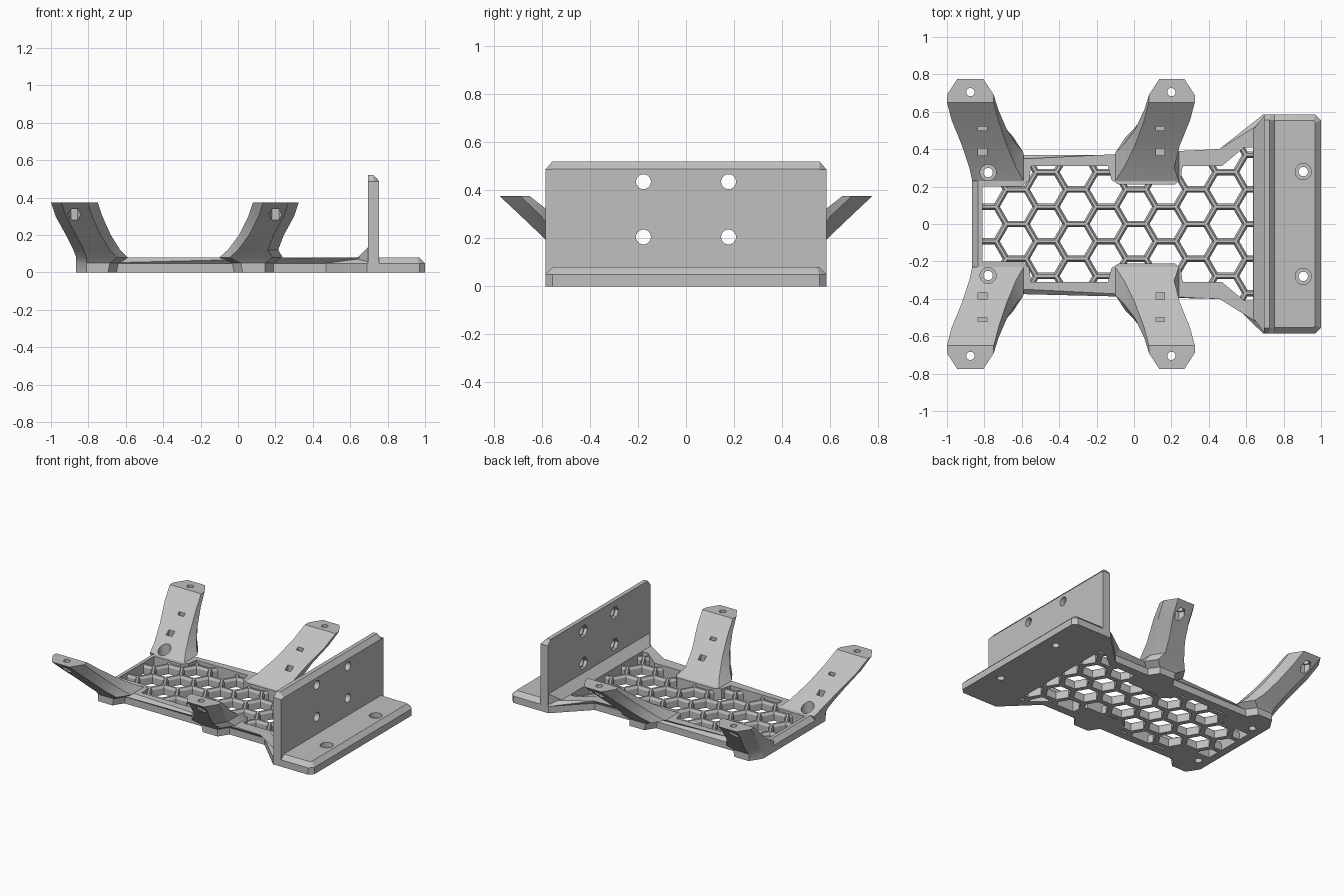
import bpy, bmesh, math
from mathutils import Matrix, Vector

if "Cube" in bpy.data.objects:
    bpy.data.objects.remove(bpy.data.objects["Cube"])

grey = bpy.data.materials.new("plain grey")
grey.use_nodes = True
GREY = (0.53, 0.53, 0.53, 1)
grey.diffuse_color = GREY
grey.node_tree.nodes["Principled BSDF"].inputs["Base Color"].default_value = GREY


def loft(bm, rings):
    """Closed solid through rings of equal point count."""
    vs = [[bm.verts.new(p) for p in r] for r in rings]
    n = len(vs[0])
    for a, b in zip(vs, vs[1:]):
        for i in range(n):
            j = (i + 1) % n
            bm.faces.new((a[i], a[j], b[j], b[i]))
    bm.faces.new(vs[0][::-1])
    bm.faces.new(vs[-1])


def finish(bm, name):
    bmesh.ops.recalc_face_normals(bm, faces=bm.faces)
    me = bpy.data.meshes.new(name)
    bm.to_mesh(me)
    bm.free()
    me.materials.append(grey)
    ob = bpy.data.objects.new(name, me)
    bpy.context.scene.collection.objects.link(ob)
    return ob


def solid(name, rings):
    bm = bmesh.new()
    loft(bm, rings)
    return finish(bm, name)


def prism(pts, z0, z1):
    return [[(x, y, z) for x, y in pts] for z in (z0, z1)]


def mirrored(half):
    """Outline from its y >= 0 half, listed from low x to high x."""
    return half + [(x, -y) for x, y in reversed(half)]


def ngon(x, y, r, n, z):
    return [(x + r * math.cos(math.tau * i / n), y + r * math.sin(math.tau * i / n), z)
            for i in range(n)]


def bake(ob):
    dg = bpy.context.evaluated_depsgraph_get()
    me = bpy.data.meshes.new_from_object(ob.evaluated_get(dg))
    ob.modifiers.clear()
    ob.data = me


def cut(ob, cutter, keep=False):
    cutter.hide_render = True
    m = ob.modifiers.new("cut", "BOOLEAN")
    m.operation, m.solver, m.object = "DIFFERENCE", "EXACT", cutter
    bake(ob)
    if not keep:
        bpy.data.objects.remove(cutter)


def bore(ob, spots, r, z0, z1, n=24, along_x=False):
    """Cut upright holes at the spots, or holes along x at (y, z) spots."""
    bm = bmesh.new()
    for a, b in spots:
        loft(bm, [ngon(a, b, r, n, z) for z in (z0, z1)])
    if along_x:
        for v in bm.verts:
            v.co = Vector((v.co.z, v.co.x, v.co.y))
    cut(ob, finish(bm, "hole_cutter"))


# Base plate with chamfered top edge
outline = mirrored([(-0.865, 0.3), (-0.8, 0.37), (0.47, 0.37), (0.69, 0.585),
                    (0.97, 0.585), (1, 0.555)])
bm = bmesh.new()
loft(bm, prism(outline, 0, 0.08))
rim = [e for e in bm.edges if all(v.co.z > 0.07 for v in e.verts)]
bmesh.ops.bevel(bm, geom=rim, offset=0.031, segments=1, affect="EDGES")
plate = finish(bm, "base_plate")

# Window in the plate, filled with honeycomb
window = mirrored([(-0.81, 0.2), (-0.6, 0.2), (-0.56, 0.235), (-0.55, 0.31), (-0.14, 0.31),
                   (-0.12, 0.235), (-0.08, 0.21), (0.22, 0.21), (0.25, 0.24), (0.26, 0.31),
                   (0.47, 0.31), (0.59, 0.41), (0.635, 0.41)])
cut(plate, solid("window_cutter", prism(window, -0.1, 0.2)))
honeycomb = solid("honeycomb", prism(window, 0, 0.065))
bm = bmesh.new()
for col in range(-3, 8):
    for row in range(-3, 4):
        x = -0.47 + 0.16 * col
        y = 0.185 * (row + 0.5 * (col % 2))
        loft(bm, [ngon(x, y, r, 6, z)
                  for r, z in ((0.087, -0.02), (0.087, 0.048), (0.099, 0.066), (0.099, 0.1))])
cut(honeycomb, finish(bm, "cell_cutter"))

# Upright mounting wall with chamfered top and corners
def wall_ring(x, top):
    half = [(0.585, 0.02), (0.585, 0.485), (0.555, top)]
    return [(x, y, z) for y, z in half] + [(x, -y, z) for y, z in reversed(half)]

wall = solid("mounting_wall", [wall_ring(0.695, 0.52), wall_ring(0.725, 0.52),
                               wall_ring(0.755, 0.487)])
wall_spots = [(y, z) for y in (-0.177, 0.177) for z in (0.205, 0.435)]
bore(wall, wall_spots, 0.031, 0.6, 0.9, along_x=True)
bore(wall, wall_spots, 0.045, 0.6, 0.72, 6, along_x=True)

# Sloping foot behind the wall
profile = [(0.7, 0.02), (0.65, 0.02), (0.635, 0.075), (0.65, 0.09), (0.7, 0.14)]
solid("wall_foot", [[(x, s * (0.5 + 1.3 * (x - 0.635)), z) for x, z in profile] for s in (-1, 1)])

# Legs: height, near and far y shared, x limits for each pair
heights = (0, 0.05, 0.08, 0.12, 0.2, 0.3, 0.375)
near_y = (0.24, 0.24, 0.23, 0.3, 0.42, 0.555, 0.65)
far_y = (0.44, 0.44, 0.465, 0.51, 0.59, 0.695, 0.775)


def leg_pair(name, lows, highs, slot_x, tip_x):
    rings = []
    for z, a, b, x0, x1 in zip(heights, near_y, far_y, lows, highs):
        rings.append([(x0, a, z), (x0, b - 0.085, z), (x0 + 0.055, b, z),
                      (x1 - 0.055, b, z), (x1, b - 0.085, z), (x1, a, z)])
    leg = solid(name, rings)
    leg.modifiers.new("mirror", "MIRROR").use_axis = (False, True, False)
    bake(leg)
    # Tip screw hole with a nut pocket below
    tips = [(tip_x, s * 0.705) for s in (-1, 1)]
    bore(leg, tips, 0.022, 0.2, 0.5)
    bore(leg, tips, 0.036, 0.15, 0.345, 6)
    # Tie slots
    bm = bmesh.new()
    for s in (-1, 1):
        for y, dy, z in ((0.51, 0.02, 0.27), (0.385, 0.035, 0.18)):
            size = Matrix.Diagonal((0.047, dy, 0.11, 1))
            bmesh.ops.create_cube(bm, size=1,
                                  matrix=Matrix.Translation((slot_x, s * y, z)) @ size)
    cut(leg, finish(bm, "slot_cutter"))
    return leg


rear = leg_pair("rear_legs", (-0.865, -0.865, -0.865, -0.88, -0.92, -0.975, -1),
                (-0.64, -0.63, -0.59, -0.63, -0.68, -0.725, -0.75), -0.81, -0.875)
front = leg_pair("front_legs", (-0.03, -0.04, -0.1, -0.055, 0.005, 0.055, 0.08),
                 (0.2, 0.2, 0.24, 0.215, 0.245, 0.3, 0.325), 0.14, 0.2)

# Screw holes with counterbores
leg_spots = [(-0.78, s * 0.275) for s in (-1, 1)]
edge_spots = [(0.905, s * 0.28) for s in (-1, 1)]
for ob, spots in ((plate, leg_spots + edge_spots), (rear, leg_spots)):
    bore(ob, spots, 0.025, -0.1, 0.3)
    bore(ob, spots, 0.043, 0.045, 0.3)

# Shading: soft on the leg curves, crisp elsewhere
for ob in (rear, front, plate, wall):
    bpy.ops.object.select_all(action="DESELECT")
    ob.select_set(True)
    bpy.context.view_layer.objects.active = ob
    bpy.ops.object.shade_smooth_by_angle(angle=math.radians(28))
